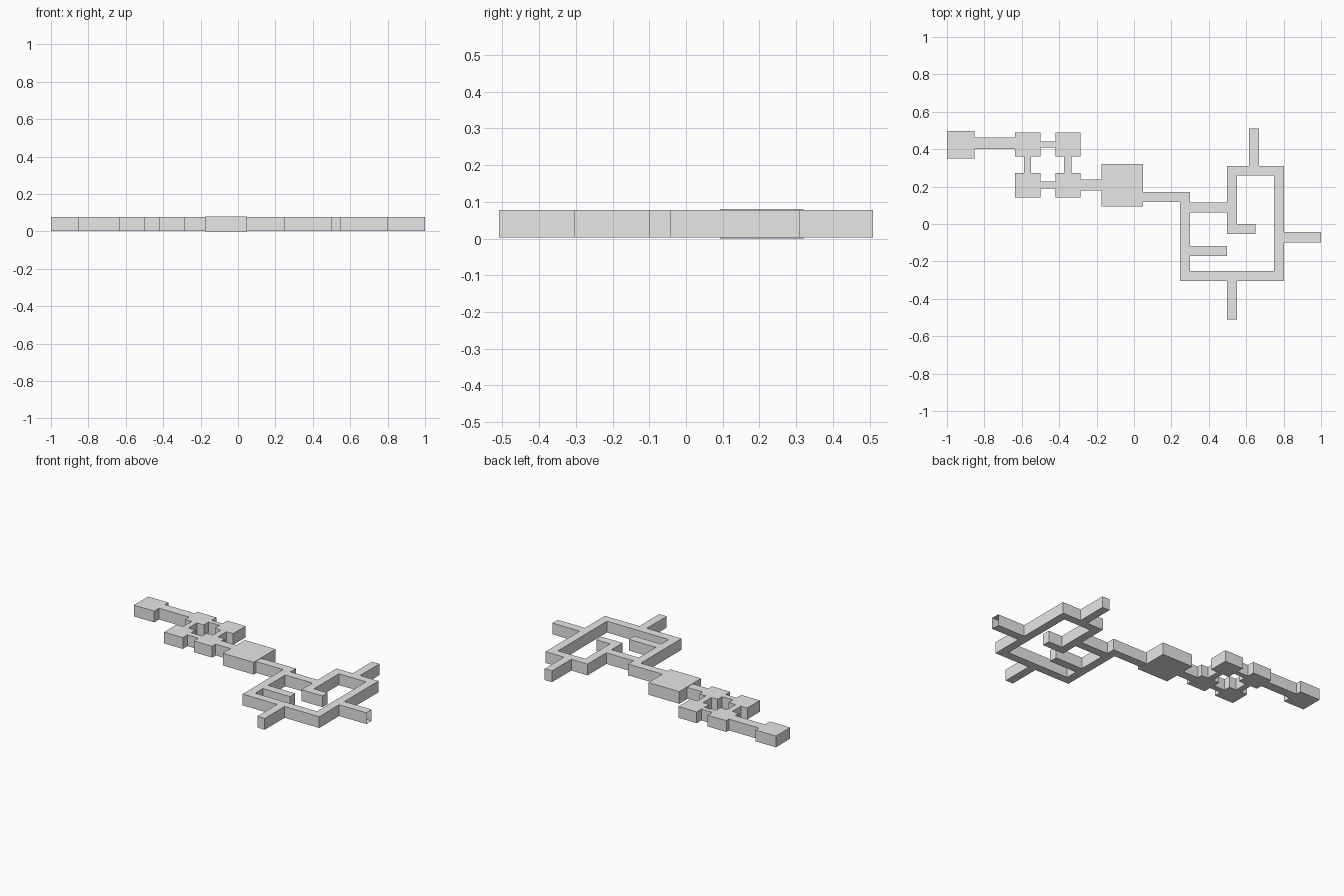
import bpy, bmesh

if "Cube" in bpy.data.objects:
    bpy.data.objects.remove(bpy.data.objects["Cube"])

# Floor plan: each part is a list of rectangles (x0, x1, y0, y1)
LOW, HIGH = 0.003, 0.077
U0, U1, L0, L1 = 0.36, 0.489, 0.142, 0.272      # upper / lower room rows
A0, A1, B0, B1 = -0.635, -0.50, -0.42, -0.287   # left / right room columns
PARTS = {
    "end_room": [(-1.0, -0.853, 0.35, 0.497)],
    "end_corridor": [(-0.853, A0, 0.40, 0.462)],
    "upper_left_room": [(A0, A1, U0, U1)],
    "upper_right_room": [(B0, B1, U0, U1)],
    "lower_left_room": [(A0, A1, L0, L1)],
    "lower_right_room": [(B0, B1, L0, L1)],
    "room_links": [(A1, B0, 0.409, 0.441), (A1, B0, 0.19, 0.227),
                   (-0.588, -0.55, L1, U0), (-0.375, -0.335, L1, U0)],
    "hall_corridor": [(B1, -0.175, 0.179, 0.238)],
    "hall": [(-0.175, 0.048, 0.093, 0.32)],
    "maze": [
        (0.048, 0.30, 0.117, 0.171),      # entry
        (0.246, 0.30, -0.304, 0.171),     # left side
        (0.30, 0.497, 0.061, 0.115),      # upper step
        (0.497, 0.551, -0.053, 0.31),     # inner wall
        (0.551, 0.65, -0.053, 0.0),       # inner hook
        (0.497, 0.802, 0.258, 0.31),      # far side
        (0.748, 0.802, -0.304, 0.31),     # right side
        (0.246, 0.802, -0.304, -0.25),    # near side
        (0.30, 0.497, -0.171, -0.117),    # dead end
        (0.802, 1.0, -0.098, -0.043),     # right exit
        (0.615, 0.668, 0.31, 0.51),       # far exit
        (0.497, 0.551, -0.51, -0.304)],   # near exit
}

stone = bpy.data.materials.new("light_grey")
stone.diffuse_color = (0.8, 0.8, 0.8, 1)
stone.use_nodes = True
stone.node_tree.nodes["Principled BSDF"].inputs["Base Color"].default_value = stone.diffuse_color

# Shared grid made of every rectangle edge
everything = [r for rects in PARTS.values() for r in rects]
xs = sorted({v for r in everything for v in r[:2]})
ys = sorted({v for r in everything for v in r[2:]})


def filled(rects):
    """Grid cells covered by the rectangles."""
    return {(i, j) for i in range(len(xs) - 1) for j in range(len(ys) - 1)
            if any(a < (xs[i] + xs[i + 1]) / 2 < b and
                   c < (ys[j] + ys[j + 1]) / 2 < d for a, b, c, d in rects)}


def build(name, rects, solid, z0, z1):
    """Floor, roof and outer walls, left open where parts connect."""
    bm = bmesh.new()

    def face(*pts):
        bm.faces.new([bm.verts.new(p) for p in pts])

    for i, j in filled(rects):
        x0, x1, y0, y1 = xs[i], xs[i + 1], ys[j], ys[j + 1]
        ring = [(x0, y0), (x1, y0), (x1, y1), (x0, y1)]
        face(*[(x, y, z1) for x, y in ring])
        face(*[(x, y, z0) for x, y in reversed(ring)])
        for k, (di, dj) in enumerate([(0, -1), (1, 0), (0, 1), (-1, 0)]):
            open_exit = di == 1 and x1 == xs[-1]
            if (i + di, j + dj) in solid or open_exit:
                continue
            p, q = ring[k], ring[(k + 1) % 4]
            face((*p, z0), (*q, z0), (*q, z1), (*p, z1))
    bmesh.ops.remove_doubles(bm, verts=bm.verts, dist=1e-5)
    bmesh.ops.dissolve_limit(bm, angle_limit=0.01, verts=bm.verts, edges=bm.edges)
    me = bpy.data.meshes.new(name)
    bm.to_mesh(me)
    bm.free()
    me.materials.append(stone)
    bpy.context.collection.objects.link(bpy.data.objects.new(name, me))


whole = filled(everything)
for name, rects in PARTS.items():
    if name == "hall":      # slightly taller closed block
        build(name, rects, filled(rects), 0.0, 0.08)
    else:
        build(name, rects, whole, LOW, HIGH)
